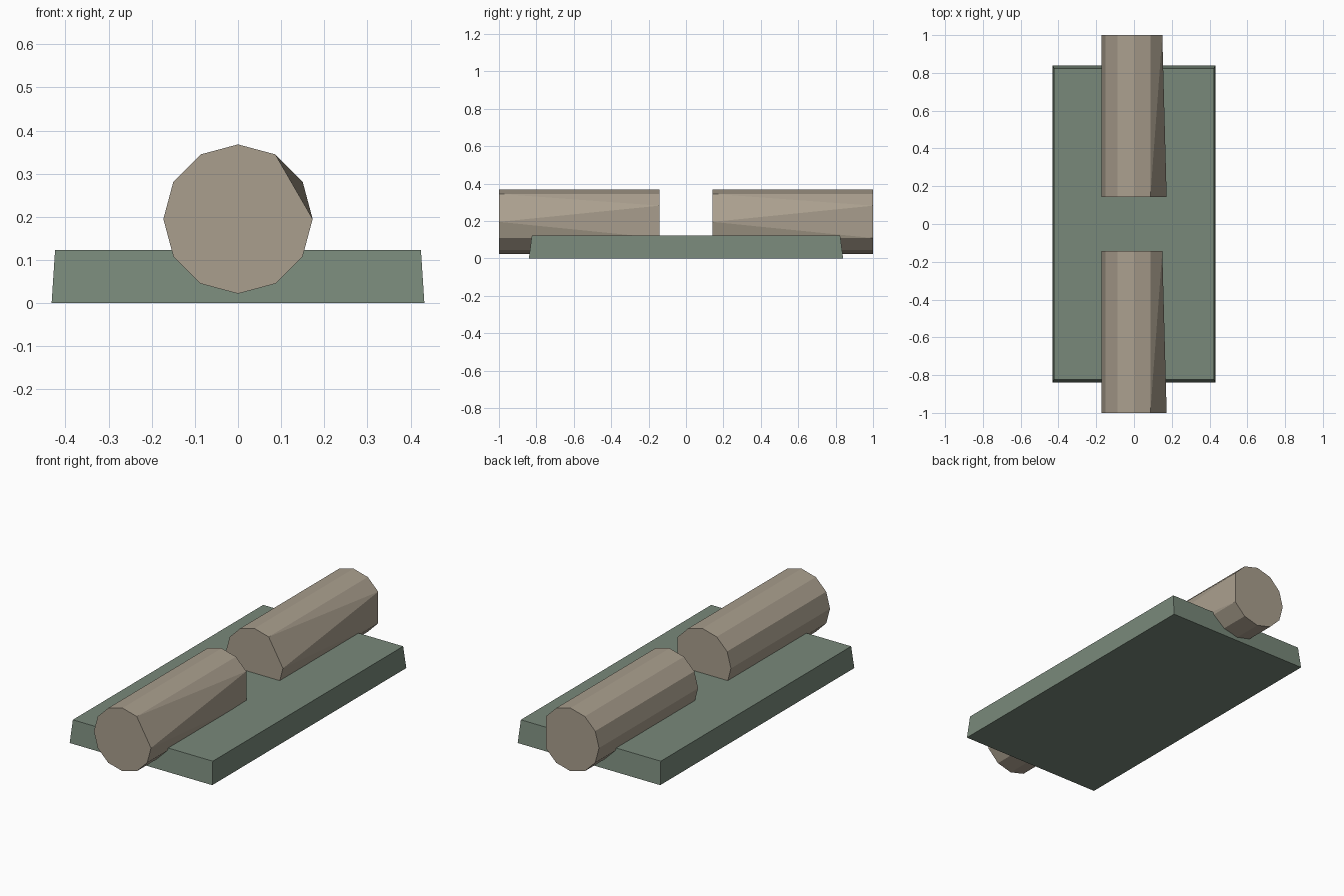
import bpy, bmesh, math

if "Cube" in bpy.data.objects:
    bpy.data.objects.remove(bpy.data.objects["Cube"])


def material(name, rgb):
    m = bpy.data.materials.new(name)
    m.diffuse_color = (*rgb, 1)
    m.use_nodes = True
    m.node_tree.nodes["Principled BSDF"].inputs["Base Color"].default_value = m.diffuse_color
    return m


green = material("dull green", (0.19, 0.25, 0.195))
tan = material("warm tan", (0.40, 0.345, 0.27))


def finish(name, bm, mat):
    bmesh.ops.recalc_face_normals(bm, faces=bm.faces)
    me = bpy.data.meshes.new(name)
    bm.to_mesh(me)
    bm.free()
    me.materials.append(mat)
    bpy.context.collection.objects.link(bpy.data.objects.new(name, me))


# Base slab, slightly tapered towards the top
bm = bmesh.new()
bmesh.ops.create_cube(bm, size=2)
for v in bm.verts:
    top = v.co.z > 0
    v.co.x *= 0.424 if top else 0.432
    v.co.y *= 0.824 if top else 0.84
    v.co.z = 0.123 if top else 0
finish("base_slab", bm, green)


# Twelve-sided log with one corner cut from each end
def log(name, y0, y1, r=0.173, zc=0.195):
    bm = bmesh.new()

    def ring(y, missing):
        return {a: bm.verts.new((r * math.cos(math.radians(a)), y,
                                 zc + r * math.sin(math.radians(a))))
                for a in range(0, 360, 30) if a != missing}

    f, b = ring(y0, 30), ring(y1, 0)
    bm.faces.new(f.values())
    bm.faces.new(b.values())
    # regular side panels
    for a in range(60, 330, 30):
        bm.faces.new((f[a], f[a + 30], b[a + 30], b[a]))
    # triangles joining the cut corners
    for tri in ((f[60], b[60], b[30]), (f[60], b[30], f[0]),
                (f[0], b[30], b[330]), (f[0], b[330], f[330])):
        bm.faces.new(tri)
    finish(name, bm, tan)


log("front_log", -1, -0.142)
log("back_log", 0.142, 1)
